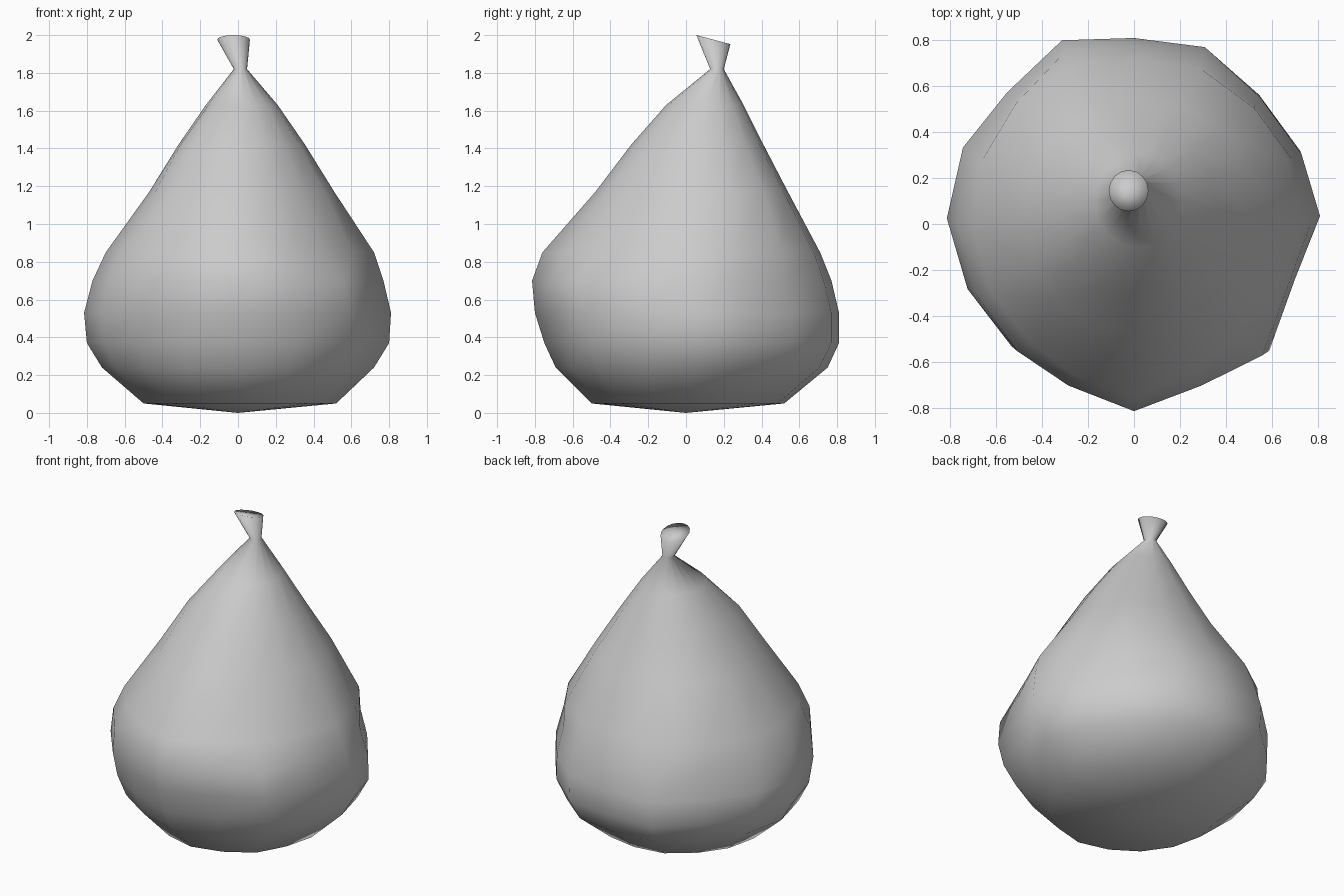
import bpy, bmesh
from math import cos, sin, tau

if "Cube" in bpy.data.objects:
    bpy.data.objects.remove(bpy.data.objects["Cube"])

# widest cross-section of the sack, seen from above (16 uneven sides)
OUTLINE = [(.81, .03), (.73, .30), (.55, .55), (.31, .77), (0, .81), (-.31, .80),
           (-.55, .57), (-.74, .33), (-.81, .02), (-.72, -.29), (-.53, -.54),
           (-.30, -.69), (0, -.81), (.31, -.69), (.59, -.56), (.70, -.25)]
N = len(OUTLINE)

# rings: z, x min, x max, y min, y max, how far the section follows the outline
RINGS = [(.05, -.50, .52, -.50, .52, .3),
         (.24, -.72, .72, -.69, .75, .6),
         (.37, -.80, .80, -.75, .81, .9),
         (.53, -.815, .81, -.80, .81, 1),
         (.70, -.77, .77, -.815, .77, .9),
         (.85, -.70, .72, -.76, .71, .5),
         (1.17, -.47, .51, -.48, .54, .1),
         (1.42, -.315, .355, -.29, .41, 0),
         (1.63, -.17, .21, -.105, .305, 0),
         (1.82, -.022, .048, .128, .20, 0),
         (1.976, -.11, .063, .055, .235, 0)]

# bulges (+) and folds (-) per ring: back right, back left, front left, front right
LOBES = {5: (.03, .045, -.025, -.08), 6: (.03, .01, .015, -.03), 7: (.01, 0, .03, -.01)}

bm = bmesh.new()
rings = []
for i, (z, x0, x1, y0, y1, w) in enumerate(RINGS):
    ring = []
    for k, (ox, oy) in enumerate(OUTLINE):
        a = tau * k / N
        u = (1 - w) * cos(a) + w * ox / .81
        v = (1 - w) * sin(a) + w * oy / .81
        tilt = -.024 * v if i == len(RINGS) - 1 else 0
        lobe = LOBES.get(i, (0,) * 4)[k * 4 // N] * sin(2 * a) ** 2
        ring.append(bm.verts.new(((x0 + x1) / 2 + u * (x1 - x0) / 2 + lobe * cos(a),
                                  (y0 + y1) / 2 + v * (y1 - y0) / 2 + lobe * sin(a),
                                  z + tilt)))
    rings.append(ring)

# sack walls
for a, b in zip(rings, rings[1:]):
    for k in range(N):
        j = (k + 1) % N
        bm.faces.new((a[k], a[j], b[j], b[k]))

# base and gathered mouth
base = bm.verts.new((0, 0, 0))
mouth = bm.verts.new((-.025, .145, 1.976))
for k in range(N):
    j = (k + 1) % N
    bm.faces.new((base, rings[0][j], rings[0][k]))
    bm.faces.new((mouth, rings[-1][k], rings[-1][j]))

for f in bm.faces:
    f.smooth = True
mesh = bpy.data.meshes.new("tied_sack")
bm.to_mesh(mesh)
bm.free()
sack = bpy.data.objects.new("tied_sack", mesh)
bpy.context.collection.objects.link(sack)
